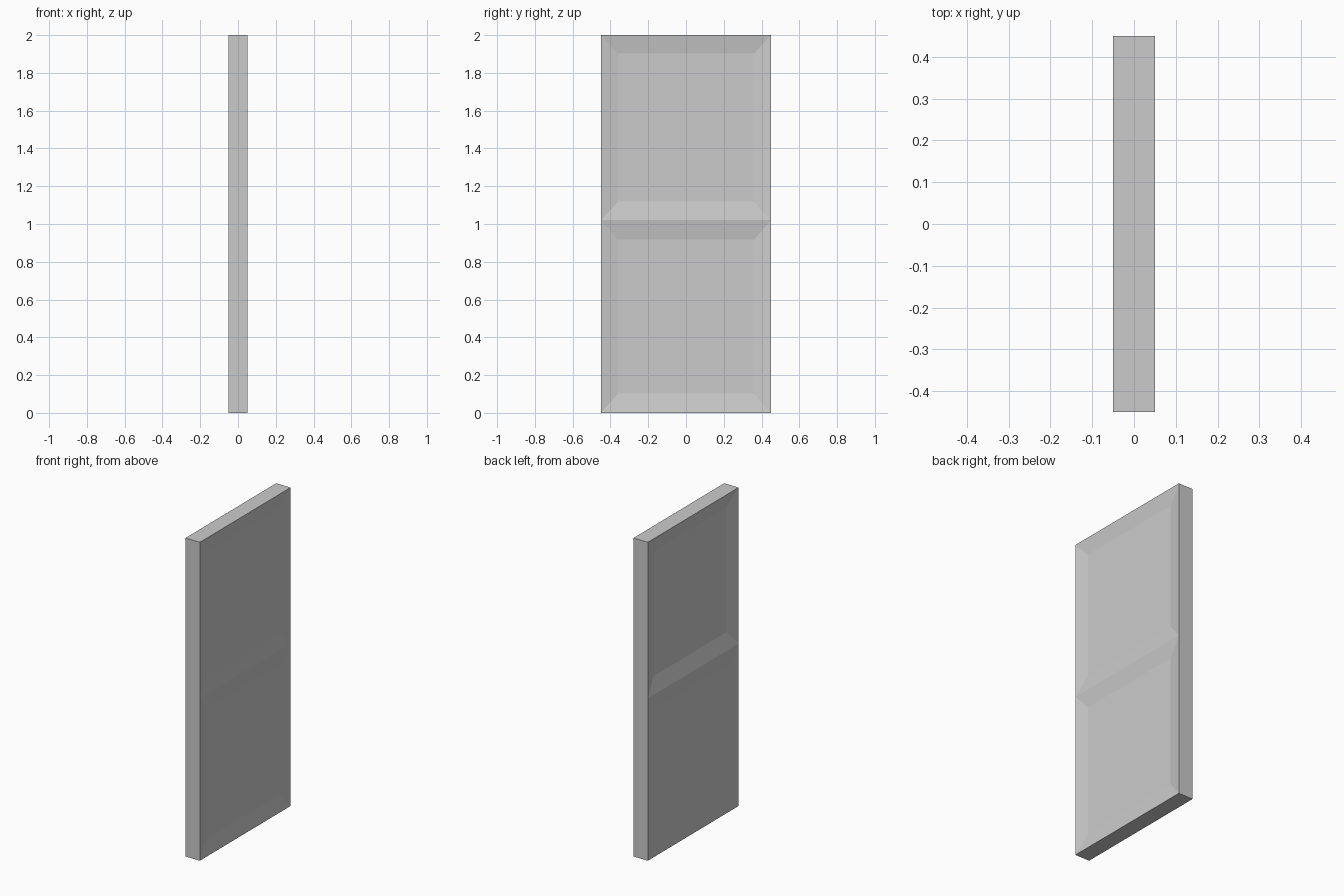
import bpy, bmesh

if "Cube" in bpy.data.objects:
    bpy.data.objects.remove(bpy.data.objects["Cube"])

HALF_T, HALF_W, HEIGHT, RAIL = 0.05, 0.45, 2.0, 1.02
SHRINK = 0.8  # size of the sunken field relative to its panel

bm = bmesh.new()


def panel(side, z0, z1, depth):
    """Sunken panel with four sloping borders on the +x or -x face."""
    mid, half = (z0 + z1) / 2, (z1 - z0) / 2
    corners = [(-1, -1), (1, -1), (1, 1), (-1, 1)]
    outer = [bm.verts.new((side * HALF_T, HALF_W * a, mid + half * b)) for a, b in corners]
    inner = [bm.verts.new((side * (HALF_T - depth), HALF_W * SHRINK * a, mid + half * SHRINK * b))
             for a, b in corners]
    bm.faces.new(inner)
    for i in range(4):
        j = (i + 1) % 4
        bm.faces.new((outer[i], outer[j], inner[j], inner[i]))
    return outer


# Two panels on each broad face
low_r, up_r = panel(1, 0, RAIL, 0.016), panel(1, RAIL, HEIGHT, 0.015)
low_l, up_l = panel(-1, 0, RAIL, 0.014), panel(-1, RAIL, HEIGHT, 0.024)

# Slab edges: sides, bottom and top
for r, l in ((low_r, low_l), (up_r, up_l)):
    bm.faces.new((r[0], r[3], l[3], l[0]))
    bm.faces.new((r[1], r[2], l[2], l[1]))
bm.faces.new((low_r[0], low_r[1], low_l[1], low_l[0]))
bm.faces.new((up_r[3], up_r[2], up_l[2], up_l[3]))

bmesh.ops.remove_doubles(bm, verts=bm.verts, dist=1e-4)
bmesh.ops.recalc_face_normals(bm, faces=bm.faces)
mesh = bpy.data.meshes.new("door_panel")
bm.to_mesh(mesh)
bm.free()
bpy.context.collection.objects.link(bpy.data.objects.new("door_panel", mesh))
